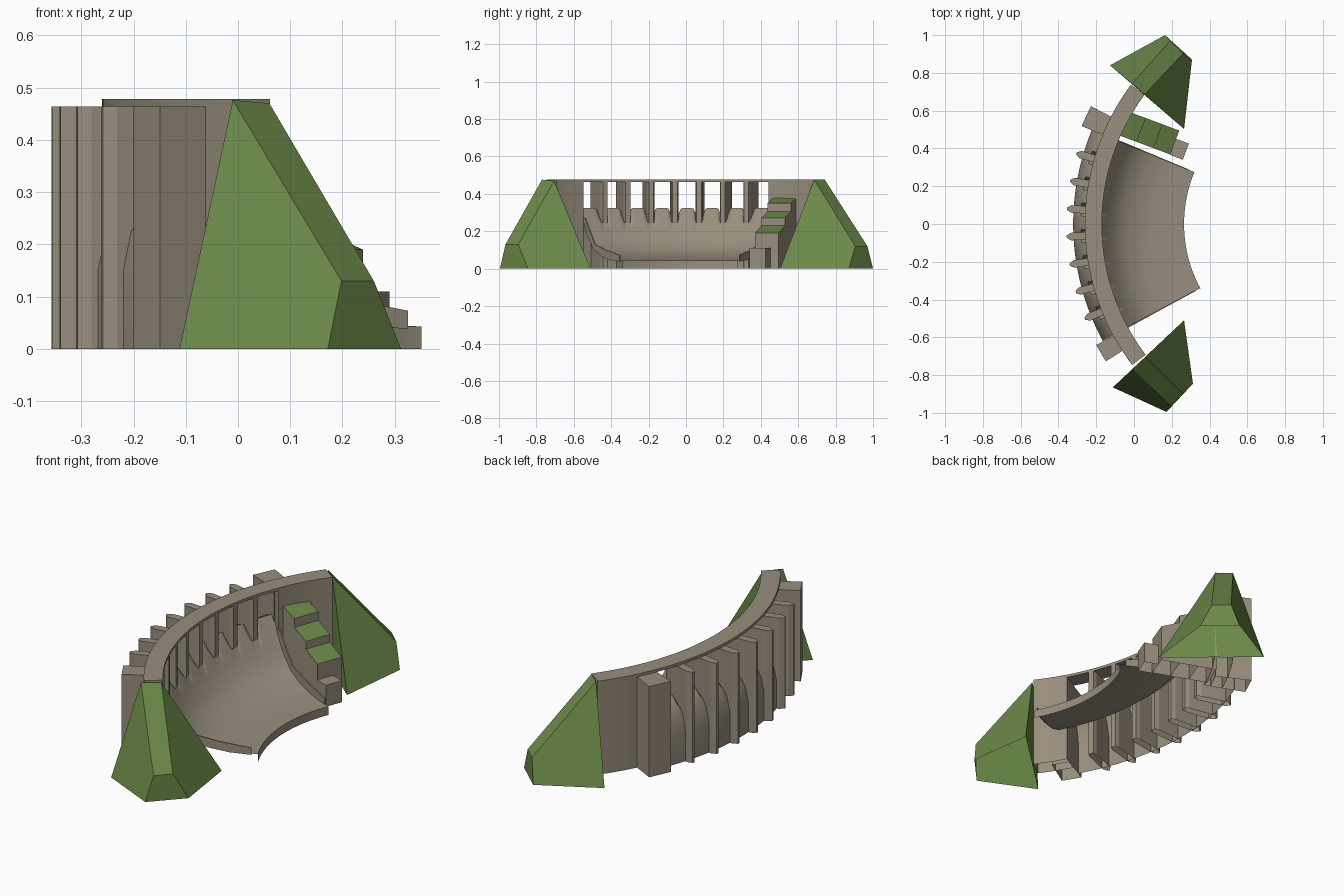
import bpy, bmesh, math
from mathutils import Vector

if "Cube" in bpy.data.objects:
    bpy.data.objects.remove(bpy.data.objects["Cube"])

CX = 0.98                      # centre of the curved plan
MID = -2.9                     # angular middle of the bay (degrees)
HALF = 25.5                    # half opening of the bay
PITCH = HALF / 4               # angle between fins


def material(name, rgb):
    m = bpy.data.materials.new(name)
    m.diffuse_color = (*rgb, 1)
    m.use_nodes = True
    m.node_tree.nodes["Principled BSDF"].inputs["Base Color"].default_value = m.diffuse_color
    return m


STONE = material("warm stone", (0.315, 0.272, 0.205))
GREEN = material("moss green", (0.145, 0.25, 0.065))


def polar(r, deg, z):
    a = math.radians(deg)
    return Vector((CX - r * math.cos(a), r * math.sin(a), z))


def finish(name, bm, mats, smooth=False):
    bmesh.ops.recalc_face_normals(bm, faces=bm.faces)
    me = bpy.data.meshes.new(name)
    bm.to_mesh(me)
    bm.free()
    ob = bpy.data.objects.new(name, me)
    bpy.context.collection.objects.link(ob)
    for m in mats:
        me.materials.append(m)
    if smooth:
        bpy.ops.object.select_all(action='DESELECT')
        ob.select_set(True)
        bpy.context.view_layer.objects.active = ob
        bpy.ops.object.shade_smooth_by_angle(angle=math.radians(30))
    return ob


def scallop(a, z):
    """Round the rim down beside each fin, leaving one panel top per bay."""
    u = abs(2 * (((a - MID) / PITCH) % 1) - 1)
    if abs(a - MID) > 3.5 * PITCH:
        u = 0 
    s = max(0, 1 - (max(0, u - 0.4) / 0.45) ** 2)
    return z if z < 0.245 else 0.245 + (z - 0.245) * s


def sweep(name, profile, a0, a1, n, closed=True, rim=False, smooth=True):
    """Sweep a (radius, z) profile along the arc."""
    bm = bmesh.new()
    rings = []
    for i in range(n + 1):
        a = a0 + (a1 - a0) * i / n
        rings.append([bm.verts.new(polar(r, a, scallop(a, z) if rim else z))
                      for r, z in profile])
    k = len(profile)
    for p, q in zip(rings, rings[1:]):
        for j in range(k if closed else k - 1):
            bm.faces.new((p[j], p[(j + 1) % k], q[(j + 1) % k], q[j]))
    if closed:
        bm.faces.new(rings[0])
        bm.faces.new(rings[-1])
    return finish(name, bm, [STONE], smooth)


def prism(name, plan, tops, mats=(STONE,), top_mat=0):
    """Upright open-bottomed prism with per-corner heights."""
    bm = bmesh.new()
    lo = [bm.verts.new((p[0], p[1], 0)) for p in plan]
    hi = [bm.verts.new((p[0], p[1], z)) for p, z in zip(plan, tops)]
    k = len(plan)
    for j in range(k):
        bm.faces.new((lo[j], lo[(j + 1) % k], hi[(j + 1) % k], hi[j]))
    bm.faces.new(hi).material_index = top_mat
    return finish(name, bm, mats)


def rect(r0, r1, z0, z1):
    return [(r0, z0), (r1, z0), (r1, z1), (r0, z1)]


A0, A1 = MID - HALF, MID + HALF

# Top rail and the open-bottomed solid wall at each end
sweep("top_rail", rect(1.15, 1.24, 0.464, 0.478), -37, 36.5, 40)


def end_wall(name, a, b, n=6):
    ang = [a + (b - a) * i / n for i in range(n + 1)]
    plan = [polar(1.15, t, 0) for t in ang] + [polar(1.24, t, 0) for t in reversed(ang)]
    prism(name, plan, [0.466] * len(plan))


end_wall("end_wall_front", -37, A0)
end_wall("end_wall_back", A1, 36.5)

# Thin curved bowl with a short upright front lip
bowl = [(0.715, 0), (0.715, 0.043), (0.80, 0.045), (0.88, 0.052), (0.96, 0.07),
        (1.03, 0.10), (1.08, 0.143), (1.12, 0.195), (1.15, 0.247),
        (1.175, 0.285), (1.20, 0.325)]
sweep("bowl", bowl, A0, A1, 96, closed=False, rim=True)

# Narrow raised curb along both ends of the bowl
curb = [(0.745, 0.038), (0.745, 0.073), (0.90, 0.10), (1.02, 0.13), (1.08, 0.20),
        (1.13, 0.27), (1.16, 0.27), (1.11, 0.18), (1.04, 0.105), (0.95, 0.066),
        (0.85, 0.046)]
sweep("curb_front", curb, A0 - 0.1, A0 + 0.25, 1, smooth=False)
sweep("curb_back", curb, A1 - 0.25, A1 + 0.1, 1, smooth=False)

# Rear apron, upright below and rounding in to the rim
sweep("rear_apron", [(1.302, 0), (1.302, 0.15), (1.286, 0.225), (1.262, 0.28),
                     (1.232, 0.312), (1.20, 0.325)],
      A0, A1, 96, closed=False, rim=True)

# Seven upright fins
outline = [(1.150, 0.013), (1.172, 0.020), (1.315, 0.020), (1.338, 0.006)]
for i in range(-3, 4):
    a = MID + i * PITCH
    t = Vector((math.sin(math.radians(a)), math.cos(math.radians(a)), 0))
    plan = [polar(r, a, 0) + t * w for r, w in outline]
    plan += [polar(r, a, 0) - t * w for r, w in reversed(outline)]
    prism("fin", plan, [0.464] * 8)

# Two corner pillars
for name, a, b, r in (("pillar_front", -32.8, -28.5, 1.343),
                      ("pillar_back", 22.4, 27.3, 1.36)):
    plan = [polar(1.18, a, 0), polar(r, a, 0), polar(r, b, 0), polar(1.18, b, 0)]
    prism(name, plan, [0.464] * 4)

# Steps with sloping green treads
D = Vector((0.937, -0.35, 0))
N = Vector((0.35, 0.937, 0))
start = Vector((-0.075, 0.468, 0))


def strip(s0, s1, w0, w1):
    return [start + D * s + N * w for s, w in ((s0, w0), (s1, w0), (s1, w1), (s0, w1))]


for i, (hi, lo) in enumerate(((0.38, 0.35), (0.305, 0.27), (0.23, 0.19))):
    prism("step", strip(i * 0.095, (i + 1) * 0.095, 0, 0.135),
          [hi, lo, lo, hi], (STONE, GREEN), 1)
prism("lowest_step", strip(0.285, 0.357, -0.003, 0.088), [0.11] * 4)


# Faceted green mounds at both ends, open underneath
def mound(name, base, knee, top):
    bm = bmesh.new()
    b = [bm.verts.new((x, y, 0)) for x, y in base]
    k = [bm.verts.new(p) for p in knee]
    t = [bm.verts.new(p) for p in top]
    for f in ((b[0], b[1], k[0], t[0]), (b[1], b[2], k[1], k[0]),
              (k[0], k[1], t[1], t[0]), (b[2], b[3], t[1], k[1]),
              (b[3], b[0], t[0], t[1])):
        bm.faces.new(f)
    finish(name, bm, [GREEN])


mound("mound_front", [(-0.112, -0.865), (0.172, -0.995), (0.312, -0.845), (0.265, -0.51)],
      [(0.198, -0.965, 0.13), (0.26, -0.897, 0.13)],
      [(-0.01, -0.77, 0.476), (0.06, -0.705, 0.47)])
mound("mound_back", [(-0.127, 0.84), (0.164, 1.0), (0.307, 0.87), (0.265, 0.503)],
      [(0.192, 0.97, 0.12), (0.262, 0.905, 0.12)],
      [(-0.01, 0.742, 0.476), (0.055, 0.685, 0.476)])
